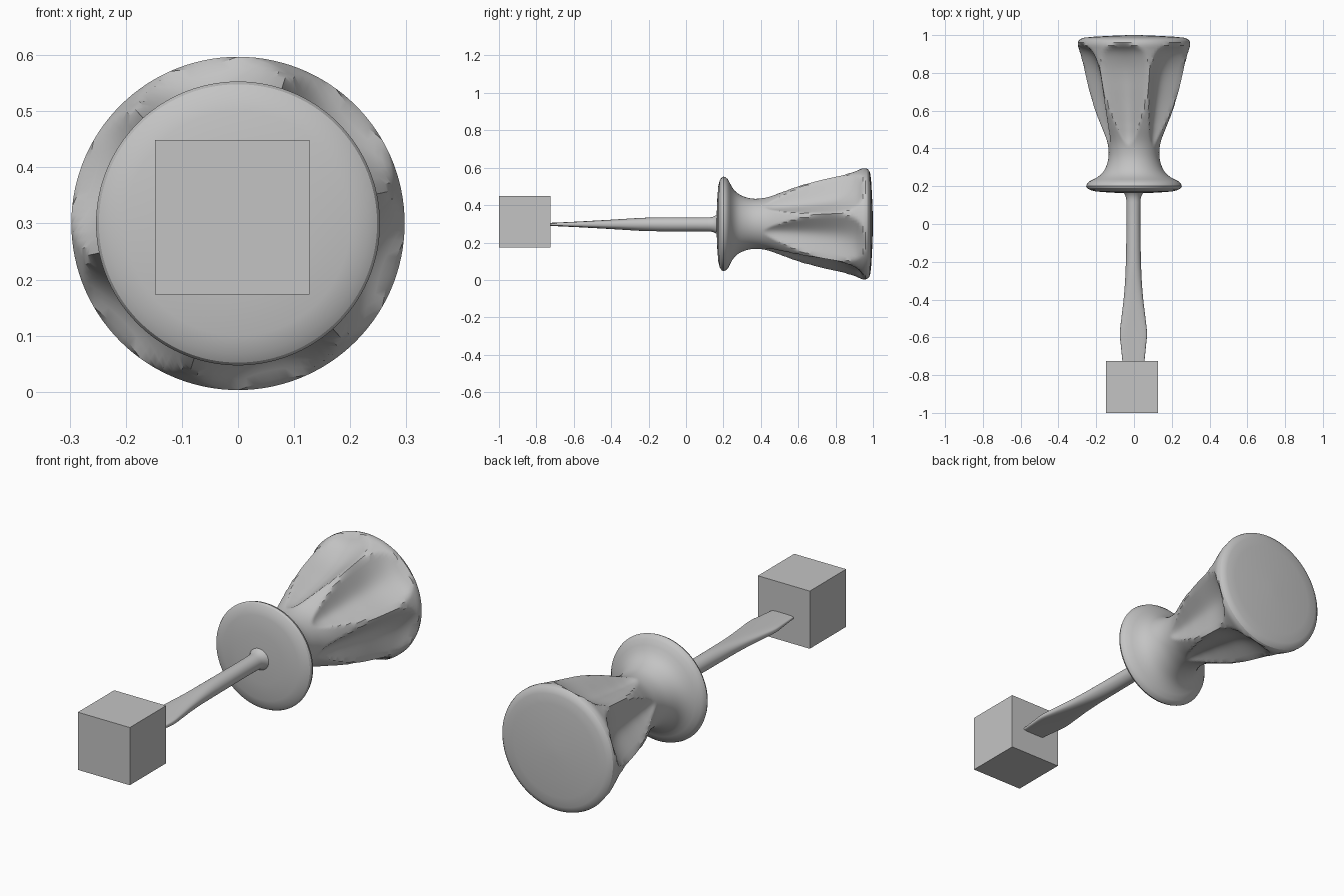
import bpy, bmesh, math
from mathutils import Vector

if "Cube" in bpy.data.objects:
    bpy.data.objects.remove(bpy.data.objects["Cube"])

grey = bpy.data.materials.new("plain grey")
grey.diffuse_color = (0.55, 0.55, 0.55, 1)
grey.use_nodes = True
grey.node_tree.nodes["Principled BSDF"].inputs["Base Color"].default_value = grey.diffuse_color
CZ = 0.297


def interp(table, y):
    """Smooth interpolation through (y, value) pairs."""
    if y <= table[0][0]:
        return table[0][1]
    for i in range(len(table) - 1):
        (a, p), (b, q) = table[i], table[i + 1]
        if y <= b:
            def slope(k):
                k0, k1 = max(k - 1, 0), min(k + 1, len(table) - 1)
                return (table[k1][1] - table[k0][1]) / (table[k1][0] - table[k0][0])
            t, h = (y - a) / (b - a), b - a
            return ((2*t**3 - 3*t**2 + 1) * p + (t**3 - 2*t**2 + t) * h * slope(i)
                    + (3*t**2 - 2*t**3) * q + (t**3 - t**2) * h * slope(i + 1))
    return table[-1][1]


def loft(name, rings, angle=30):
    """Skin closed rings of points in order along y and cap both ends."""
    bm = bmesh.new()
    vs = [[bm.verts.new(p) for p in ring] for ring in rings]
    n = len(rings[0])
    for a, b in zip(vs, vs[1:]):
        for i in range(n):
            j = (i + 1) % n
            bm.faces.new((a[i], a[j], b[j], b[i]))
    bm.faces.new(vs[0])
    bm.faces.new(vs[-1])
    bmesh.ops.recalc_face_normals(bm, faces=bm.faces)
    me = bpy.data.meshes.new(name)
    bm.to_mesh(me)
    bm.free()
    me.materials.append(grey)
    ob = bpy.data.objects.new(name, me)
    bpy.context.collection.objects.link(ob)
    bpy.ops.object.select_all(action='DESELECT')
    ob.select_set(True)
    bpy.context.view_layer.objects.active = ob
    bpy.ops.object.shade_smooth_by_angle(angle=math.radians(angle))
    return ob


# Handle: round guard and neck, then a flared grip with six scooped flutes
N = 120
radius = [(0.225, 0.237), (0.25, 0.19), (0.28, 0.16), (0.33, 0.139), (0.38, 0.134),
          (0.44, 0.143), (0.52, 0.174), (0.6, 0.207), (0.7, 0.24), (0.8, 0.264),
          (0.9, 0.286), (0.945, 0.297)]
depth = [(0.42, 0.0), (0.5, 0.028), (0.6, 0.055), (0.7, 0.07), (0.8, 0.072),
         (0.87, 0.06), (0.92, 0.038), (0.955, 0.0)]
front = [(0.163, 0.03), (0.166, 0.12), (0.172, 0.2), (0.18, 0.232), (0.19, 0.248),
         (0.2, 0.253), (0.212, 0.249)]
back = [(0.96, 0.297), (0.971, 0.293), (0.98, 0.283), (0.986, 0.265), (0.991, 0.22),
        (0.996, 0.13), (1.0, 0.03)]
body = [(0.225 + 0.72 * i / 60, None) for i in range(61)]
rings = []
for y, r in front + body + back:
    ring = []
    R = interp(radius, y) if r is None else r
    d = interp(depth, y) if r is None else 0
    for i in range(N):
        a = 2 * math.pi * i / N
        u = ((math.degrees(a) - 12) % 60 - 30) / 30       # -1..1 across a flute
        s = min(R, R - d + 0.076 * u * u) if d > 0 else R
        ring.append((s * math.cos(a), y, CZ + 0.003 + s * math.sin(a)))
    rings.append(ring)
loft("handle", rings, 28)

# Shaft: round rod flattening into a wide, thin blade
half_w = [(-0.73, 0.058), (-0.65, 0.066), (-0.58, 0.072), (-0.5, 0.064), (-0.4, 0.052),
          (-0.28, 0.043), (-0.1, 0.038), (0.13, 0.038), (0.155, 0.045), (0.175, 0.06)]
half_h = [(-0.73, 0.008), (-0.58, 0.015), (-0.4, 0.025), (-0.2, 0.036),
          (0.13, 0.038), (0.155, 0.045), (0.175, 0.06)]
rings = []
for k in range(61):
    y = -0.73 + 0.905 * k / 60
    w, h = interp(half_w, y), interp(half_h, y)
    e = 0.5 + 0.5 * min(1, max(0, (y + 0.6) / 0.4))       # squarer near the tip
    ring = []
    for i in range(32):
        c, s = math.cos(math.tau * i / 32), math.sin(math.tau * i / 32)
        ring.append((-0.003 + w * math.copysign(abs(c) ** e, c), y,
                     CZ + h * math.copysign(abs(s) ** e, s)))
    rings.append(ring)
loft("shaft_and_blade", rings, 40)

# Plain block at the blade tip
x0, x1, z0, z1 = -0.148, 0.127, 0.173, 0.449
loft("tip_block", [[(x0, y, z0), (x1, y, z0), (x1, y, z1), (x0, y, z1)]
                   for y in (-1.0, -0.725)])
